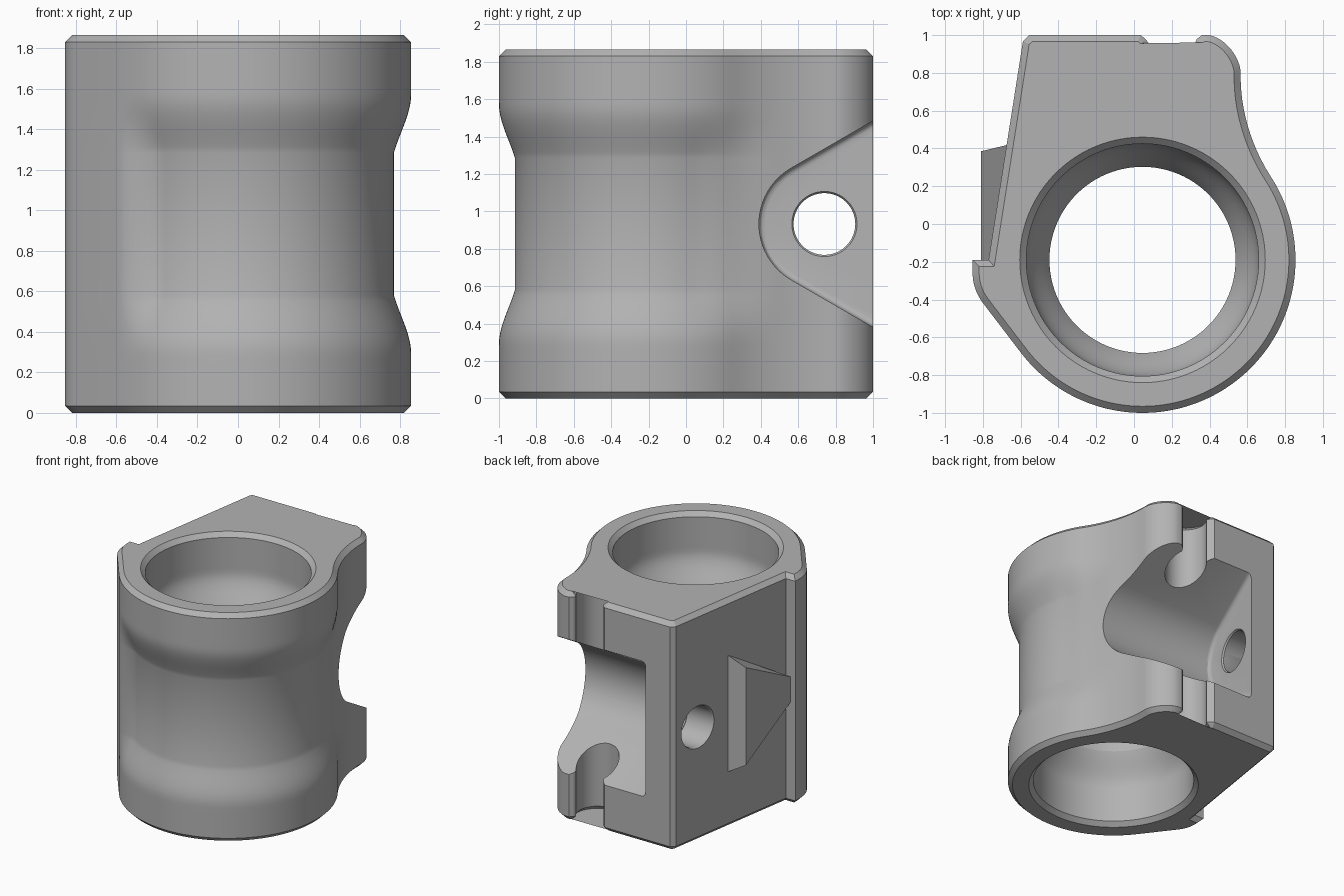
import bpy, bmesh, math
from mathutils import Vector
from mathutils.geometry import interpolate_bezier

if "Cube" in bpy.data.objects:
    bpy.data.objects.remove(bpy.data.objects["Cube"])

H, MID, CHAMFER = 1.865, 0.9325, 0.035
CENTRE, RADIUS = Vector((0.045, -0.19)), 0.81

grey = bpy.data.materials.new("cast grey")
grey.use_nodes = True
grey.diffuse_color = (0.45, 0.45, 0.45, 1)
grey.node_tree.nodes["Principled BSDF"].inputs["Base Color"].default_value = (0.45, 0.45, 0.45, 1)


def ease(t):
    t = min(1, max(0, t))
    return t * t * (3 - 2 * t)


def polar(c, r, deg):
    a = math.radians(deg)
    return Vector((c[0] + r * math.cos(a), c[1] + r * math.sin(a)))


def bezier(*pts):
    return interpolate_bezier(*[Vector(p) for p in pts], 13)


def loft(name, rings):
    """Closed solid skinned through rings of equal point count."""
    bm = bmesh.new()
    vs = [[bm.verts.new(p) for p in ring] for ring in rings]
    n = len(vs[0])
    for lo, hi in zip(vs, vs[1:]):
        for i in range(n):
            j = (i + 1) % n
            bm.faces.new((lo[i], lo[j], hi[j], hi[i]))
    bm.faces.new(vs[0][::-1])
    bm.faces.new(vs[-1])
    bmesh.ops.recalc_face_normals(bm, faces=bm.faces)
    mesh = bpy.data.meshes.new(name)
    bm.to_mesh(mesh)
    bm.free()
    mesh.materials.append(grey)
    obj = bpy.data.objects.new(name, mesh)
    bpy.context.collection.objects.link(obj)
    return obj


def combine(obj, other, operation):
    other.hide_render = True
    mod = obj.modifiers.new(operation, "BOOLEAN")
    mod.operation, mod.solver, mod.object = operation, "EXACT", other
    bpy.context.view_layer.update()
    result = bpy.data.meshes.new_from_object(
        obj.evaluated_get(bpy.context.evaluated_depsgraph_get()))
    obj.modifiers.clear()
    obj.data = result
    bpy.data.objects.remove(other)


# Plan outline, anticlockwise, each point with its share of the waist
def fade(p):
    return 1 - ease((p.y - 0.05) / 0.45)


outline = []
for k in range(89):
    a = 217 + 2 * k
    p = polar(CENTRE, RADIUS, a)
    outline.append((p, ease((a - 217) / 18) * (fade(p) if a > 300 else 1)))
flank = bezier(outline[-1][0], (0.615, 0.42), (0.56, 0.62), (0.565, 0.8))
outline += [(p, fade(p)) for p in flank[1:]]
plain = bezier((0.565, 0.8), (0.562, 0.88), (0.49, 0.98), (0.40, 1.0))[1:]
plain += [Vector(p) for p in ((0.36, 1.0), (0.333, 0.98))]
plain += [polar((0.2, 0.855), 0.16, 40 - 10 * k) for k in range(27)]
plain += [Vector(p) for p in ((0.06, 0.98), (0.035, 1.0), (-0.555, 1.0), (-0.588, 0.968),
                              (-0.77, -0.19), (-0.855, -0.19))]
plain += bezier((-0.855, -0.25), (-0.855, -0.32), (-0.835, -0.37), (-0.8, -0.418))
outline += [(p, 0) for p in plain]


def inward(i):
    """Mitred inward normal of an outline point."""
    a, b, c = (outline[(i + d) % len(outline)][0] for d in (-1, 0, 1))
    n1, n2 = (Vector((-e.y, e.x)).normalized() for e in (b - a, c - b))
    return (n1 + n2) / max(0.4, 1 + n1.dot(n2))


normals = [inward(i) for i in range(len(outline))]


def section(z, inset, waist):
    return [(p + n * (inset + waist * w)).to_3d() + Vector((0, 0, z))
            for (p, w), n in zip(outline, normals)]


# Body with chamfered rims and a waist
half = [0.75 - 0.4 * k / 12 for k in range(13)]
offsets = [-h for h in half] + half[::-1]
levels = [section(0, CHAMFER, 0), section(CHAMFER, 0, 0)]
for o in offsets:
    depth = 0.1 * ease((0.64 - abs(o)) / 0.38)
    levels.append(section(MID + o, 0, depth))
levels += [section(H - CHAMFER, 0, 0), section(H, CHAMFER, 0)]
body = loft("bearing_housing", levels)


# Wedge rib on the slanted wall
def rib_ring(x, top, y_end):
    return [(x, top[0], MID - top[1]), (x, top[0], MID + top[1]),
            (x, y_end, MID + 0.1), (x, y_end, MID - 0.1)]


rib = loft("wedge_rib", [rib_ring(-0.6, (0.42, 0.5), -0.2),
                         rib_ring(-0.665, (0.42, 0.48), -0.2),
                         rib_ring(-0.81, (0.385, 0.4), -0.2)])
combine(body, rib, "UNION")


# Bore that narrows in the middle
def bore_ring(z, r):
    return [polar(CENTRE, r, 360 * k / 96).to_3d() + Vector((0, 0, z)) for k in range(96)]


bore = [bore_ring(-0.02, 0.67), bore_ring(CHAMFER, 0.615)]
bore += [bore_ring(MID + o, 0.615 - 0.145 * ease((0.62 - abs(o)) / 0.36)) for o in offsets]
bore += [bore_ring(H - CHAMFER, 0.615), bore_ring(H + 0.02, 0.67)]
combine(body, loft("bore_cutter", bore), "DIFFERENCE")


# Side pocket: round nose opening backward, filleted floor along the slanted wall
def pocket_ring(x, r, slant):
    pts = [polar((0.735, MID), r, 120 + 5 * k) for k in range(25)]
    run = 1.4 - pts[0].x
    rise = run * math.tan(math.radians(30))
    pts = [Vector((1.4, pts[0].y + rise))] + pts + [Vector((1.4, pts[-1].y - rise))]
    return [(x + slant * (p.x - 1), p.x, p.y) for p in pts]


pocket = []
for k in range(5):
    a = math.radians(22.5 * k)
    pocket.append(pocket_ring(-0.335 + 0.035 * (1 - math.cos(a)),
                              0.31 + 0.035 * math.sin(a), 0.155))
pocket.append(pocket_ring(1.5, 0.345, 0))
combine(body, loft("pocket_cutter", pocket), "DIFFERENCE")


# Cross hole with countersunk inner and outer mouths
def hole_ring(x, r):
    pts = [polar((0.74, MID), r, 360 * k / 64) for k in range(64)]
    return [(x + 0.155 * (p.x - 0.74), p.x, p.y) for p in pts]


hole = [(-0.70, 0.23), (-0.605, 0.165), (-0.39, 0.165), (-0.36, 0.19)]
hole = [(-0.68, 0.2)] + [(-0.61, 0.165), (-0.388, 0.165), (-0.34, 0.2)]
combine(body, loft("hole_cutter", [hole_ring(*h) for h in hole]), "DIFFERENCE")

# Smooth shading with crisp edges
bpy.context.view_layer.objects.active = body
body.select_set(True)
bpy.ops.object.shade_smooth_by_angle(angle=math.radians(25))
